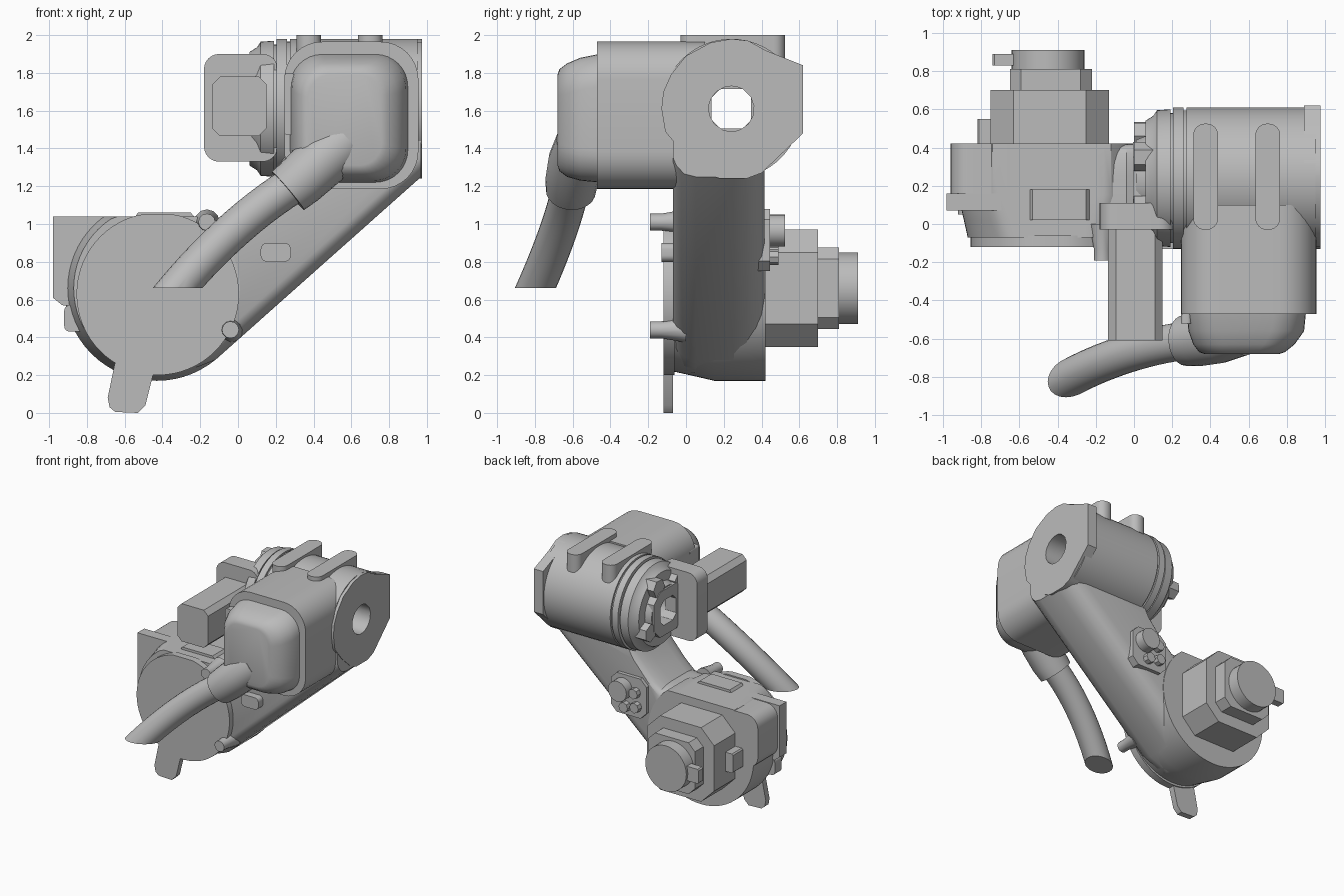
import bpy, bmesh, math
from mathutils import Vector

cube = bpy.data.objects.get("Cube")
if cube:
    bpy.data.objects.remove(cube)

grey = bpy.data.materials.new("cast_grey")
grey.use_nodes = True
COLOUR = (0.5, 0.5, 0.5, 1)
grey.diffuse_color = COLOUR
grey.node_tree.nodes["Principled BSDF"].inputs["Base Color"].default_value = COLOUR

PLACE = {"x": lambda d, p, q: (d, p, q),
         "y": lambda d, p, q: (p, d, q),
         "z": lambda d, p, q: (p, q, d)}


def finish(name, bm):
    bmesh.ops.recalc_face_normals(bm, faces=bm.faces)
    mesh = bpy.data.meshes.new(name)
    bm.to_mesh(mesh)
    bm.free()
    obj = bpy.data.objects.new(name, mesh)
    bpy.context.collection.objects.link(obj)
    mesh.materials.append(grey)
    bpy.ops.object.select_all(action="DESELECT")
    obj.select_set(True)
    bpy.context.view_layer.objects.active = obj
    bpy.ops.object.shade_smooth_by_angle(angle=math.radians(35))


def skin(bm, rings):
    n = len(rings[0])
    for a, b in zip(rings, rings[1:]):
        for i in range(n):
            j = (i + 1) % n
            bm.faces.new((a[i], a[j], b[j], b[i]))


def loft(name, axis, layers, closed=False):
    """Skin (distance, outline) layers along an axis; cap the ends or close into a ring."""
    bm = bmesh.new()
    rings = [[bm.verts.new(PLACE[axis](d, p, q)) for p, q in pts] for d, pts in layers]
    if closed:
        skin(bm, rings + rings[:1])
    else:
        skin(bm, rings)
        bm.faces.new(rings[0])
        bm.faces.new(rings[-1])
    finish(name, bm)


def prism(name, axis, pts, a, b):
    loft(name, axis, [(a, pts), (b, pts)])


def circle(cp, cq, r, n=48, turn=0.0):
    return [(cp + r * math.cos(turn + math.tau * i / n),
             cq + r * math.sin(turn + math.tau * i / n)) for i in range(n)]


def rrect(p0, p1, q0, q1, r, n=6):
    pts = []
    corners = [(p1 - r, q1 - r), (p0 + r, q1 - r), (p0 + r, q0 + r), (p1 - r, q0 + r)]
    for k, (cp, cq) in enumerate(corners):
        for i in range(n + 1):
            t = math.pi / 2 * (k + i / n)
            pts.append((cp + r * math.cos(t), cq + r * math.sin(t)))
    return pts


def octagon(p, q, half, c):
    k = half - c
    return [(p + a, q + b) for a, b in ((half, k), (k, half), (-k, half), (-half, k),
                                        (-half, -k), (-k, -half), (k, -half), (half, -k))]


# lower joint housing, flattened on top
def housing(r):
    return [(p, min(q, 1.04)) for p, q in circle(-0.43, 0.66, r, 64)]


loft("lower_housing", "y", [(-0.07, housing(0.44)), (0.02, housing(0.46)),
                            (0.15, housing(0.49)), (0.42, housing(0.49))])
prism("front_disc", "y", [(p, min(q, 1.05)) for p, q in circle(-0.425, 0.63, 0.43, 64)], -0.12, -0.06)
prism("housing_shoulder", "y", rrect(-0.96, -0.5, 0.6, 1.035, 0.1), 0.15, 0.42)
prism("corner_plate", "y", [(-0.98, 1.04), (-0.4, 1.04), (-0.4, 0.55), (-0.93, 0.57), (-0.98, 0.61)],
      0.07, 0.16)
prism("side_lug", "y", rrect(-0.92, -0.78, 0.43, 0.57, 0.03), 0.05, 0.14)
prism("top_pad", "y", [(-0.57, 1.0), (-0.53, 1.06), (-0.25, 1.06), (-0.2, 1.0)], 0.02, 0.18)
prism("foot_tab", "y", [(-0.64, 0.32), (-0.69, 0.08), (-0.68, 0.03), (-0.65, 0.005), (-0.53, 0.0),
                        (-0.49, 0.04), (-0.42, 0.32)], -0.12, -0.07)


# arm rising to the elbow, rounded along its long edges
def arm_outline(s):
    lower = [(0.97, 1.25), (-0.12, 0.28), (-0.3, 0.21)]
    upper = [(-0.3, 1.03), (-0.04, 1.03), (0.06, 1.12), (0.2, 1.28), (0.3, 1.46), (0.97, 1.48)]
    return [(p, q + 1.3 * s) for p, q in lower] + [(p, q - 0.5 * s) for p, q in upper]


loft("arm", "y", [(y, arm_outline(s)) for y, s in (
    (-0.07, 0.08), (-0.05, 0.045), (-0.01, 0.012), (0.05, 0.0), (0.25, 0.0),
    (0.32, 0.012), (0.37, 0.04), (0.4, 0.075), (0.415, 0.13))])
prism("arm_slot_boss", "y", rrect(0.12, 0.28, 0.8, 0.9, 0.035), -0.13, -0.05)
for name, x, z, r in (("lower_bolt", -0.04, 0.44, 0.045), ("upper_bolt", -0.165, 1.01, 0.045)):
    loft(name, "y", [(-0.19, circle(x, z, r, 12)), (-0.13, circle(x, z, r, 12)),
                     (0.0, circle(x, z, r * 1.5, 12))])

# rear motor
prism("motor_block", "y", octagon(-0.44, 0.66, 0.31, 0.12), 0.40, 0.70)
prism("motor_neck", "y", octagon(-0.435, 0.66, 0.215, 0.06), 0.70, 0.81)
prism("motor_cap", "y", circle(-0.45, 0.66, 0.19), 0.80, 0.91)
prism("motor_cap_plug", "y", rrect(-0.74, -0.6, 0.6, 0.72, 0.01, 1), 0.83, 0.89)
prism("motor_side_box", "y", rrect(-0.82, -0.7, 0.58, 0.74, 0.01, 1), 0.41, 0.55)

# connector panel on the back of the arm
prism("connector_panel", "y", octagon(0.22, 0.915, 0.165, 0.055), 0.38, 0.445)
for i, (x, z, r, y) in enumerate(((0.27, 0.965, 0.085, 0.525), (0.15, 0.96, 0.042, 0.49),
                                  (0.24, 0.825, 0.042, 0.49), (0.14, 0.845, 0.042, 0.49))):
    prism(f"connector_{i + 1}", "y", circle(x, z, r, 24 if i == 0 else 8), 0.42, y)

# elbow barrel with a through bore
CY, CZ, BORE = 0.24, 1.61, 0.12
barrel = [(0.01, BORE), (0.01, 0.2), (0.06, 0.22), (0.06, 0.3), (0.1, 0.325), (0.12, 0.355),
          (0.19, 0.36), (0.19, 0.34), (0.205, 0.34), (0.205, 0.37), (0.26, 0.37),
          (0.26, 0.355), (0.275, 0.355), (0.275, 0.37), (0.95, 0.37), (0.95, BORE)]
loft("elbow_barrel", "x", [(x, circle(CY, CZ, r, 64)) for x, r in barrel], closed=True)


def bored_plate(name, outline, a, b):
    hole = []
    for y, z in outline:
        t = math.atan2(z - CZ, y - CY)
        hole.append((CY + BORE * math.cos(t), CZ + BORE * math.sin(t)))
    loft(name, "x", [(a, hole), (a, outline), (b, outline), (b, hole)], closed=True)


bored_plate("elbow_end_flange", [(-0.13, 1.61), (-0.11, 1.49), (-0.02, 1.38), (0.1, 1.27), (0.18, 1.24),
                                 (0.32, 1.24), (0.4, 1.27), (0.51, 1.375), (0.62, 1.48), (0.62, 1.66),
                                 (0.62, 1.84), (0.42, 1.92), (0.33, 1.97), (0.24, 1.98), (0.13, 1.96),
                                 (0.0, 1.89), (-0.08, 1.79), (-0.12, 1.7)], 0.89, 0.975)
bored_plate("elbow_left_cap", octagon(CY, CZ, 0.19, 0.08), -0.005, 0.1)
for i, t in enumerate((-0.45, 1.1, 2.3)):
    y, z = CY + 0.25 * math.cos(t), CZ + 0.25 * math.sin(t)
    prism(f"cap_lug_{i + 1}", "x", circle(y, z, 0.075, 6, t), 0.0, 0.12)
for name, x in (("left_rib", 0.375), ("right_rib", 0.7)):
    prism(name, "z", rrect(x - 0.065, x + 0.065, -0.03, 0.525, 0.06), 1.85, 2.0)

# front gearbox and its domed cover
prism("gearbox", "y", rrect(0.245, 0.955, 1.185, 1.965, 0.2, 8), -0.47, 0.1)
loft("gearbox_cover", "y", [(-0.46, rrect(0.275, 0.9, 1.22, 1.9, 0.17, 8)),
                            (-0.56, rrect(0.285, 0.89, 1.23, 1.88, 0.17, 8)),
                            (-0.63, rrect(0.31, 0.84, 1.25, 1.85, 0.16, 8)),
                            (-0.67, rrect(0.34, 0.79, 1.28, 1.82, 0.14, 8)),
                            (-0.68, rrect(0.37, 0.76, 1.31, 1.79, 0.12, 8))])
prism("gearbox_key", "y", rrect(0.245, 0.3, 1.47, 1.8, 0.02), -0.52, -0.4)

# upper motor beside the elbow
prism("upper_motor_flange", "y", rrect(-0.18, 0.21, 1.33, 1.9, 0.08), -0.03, 0.11)
prism("upper_motor", "y", rrect(-0.135, 0.15, 1.465, 1.78, 0.04, 1), -0.61, -0.02)


# hose and socket swept along a path of centres and radii
def sweep(name, path, floor=None, sides=24):
    bm = bmesh.new()
    rings = []
    pts = [Vector(p[:3]) for p in path]
    for i, p in enumerate(pts):
        d = (pts[min(i + 1, len(pts) - 1)] - pts[max(i - 1, 0)]).normalized()
        u = d.cross(Vector((0, 1, 0))).normalized()
        v = d.cross(u)
        rings.append([bm.verts.new(p + u * a + v * b) for a, b in circle(0, 0, path[i][3], sides)])
    skin(bm, rings)
    bm.faces.new(rings[0])
    bm.faces.new(rings[-1])
    if floor is not None:
        result = bmesh.ops.bisect_plane(bm, geom=bm.verts[:] + bm.edges[:] + bm.faces[:],
                                        plane_co=(0, 0, floor), plane_no=(0, 0, -1), clear_outer=True)
        rim = [e for e in result["geom_cut"] if isinstance(e, bmesh.types.BMEdge)]
        bmesh.ops.contextual_create(bm, geom=rim)
    finish(name, bm)


def bezier(a, b, c, r, n=14):
    a, b, c = Vector(a), Vector(b), Vector(c)
    return [(*(a * (1 - t) ** 2 + b * 2 * t * (1 - t) + c * t * t), r) for t in (i / n for i in range(n + 1))]


sweep("hose", bezier((0.36, -0.6, 1.25), (-0.08, -0.64, 0.99), (-0.45, -0.87, 0.5), 0.1), 0.66)
sweep("hose_socket", [(0.56, -0.55, 1.43, 0.14), (0.44, -0.585, 1.33, 0.145),
                      (0.33, -0.605, 1.23, 0.14), (0.265, -0.61, 1.175, 0.132)])
